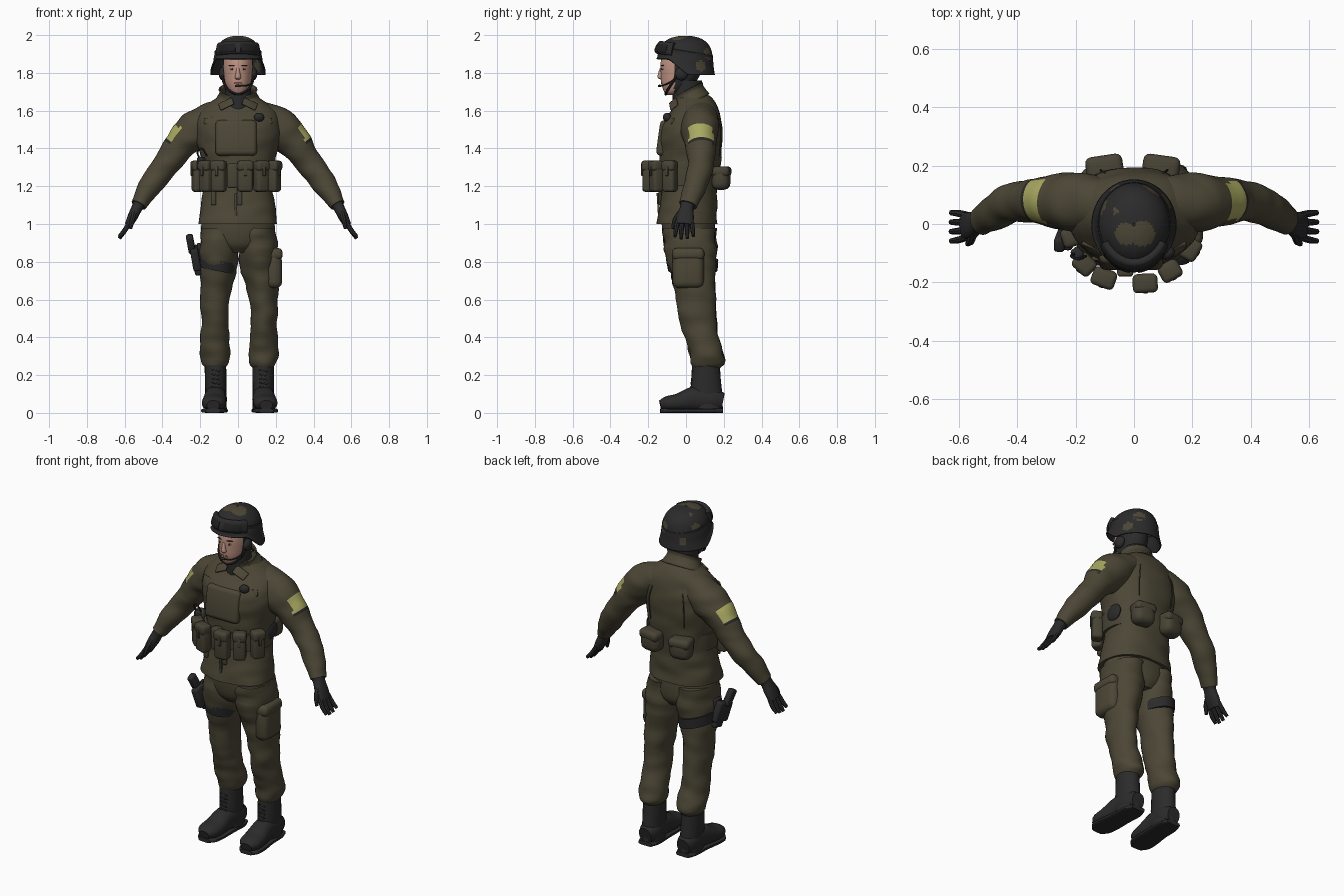
import bpy, bmesh, math
from mathutils import Vector, Matrix, noise

if "Cube" in bpy.data.objects:
    bpy.data.objects.remove(bpy.data.objects["Cube"], do_unlink=True)

Y, Z = Vector((0, 1, 0)), Vector((0, 0, 1))
made = []


def colour(name, rgb):
    m = bpy.data.materials.new(name)
    m.use_nodes = True
    m.diffuse_color = (*rgb, 1)
    node = next(n for n in m.node_tree.nodes if n.type == 'BSDF_PRINCIPLED')
    node.inputs["Base Color"].default_value = (*rgb, 1)
    node.inputs["Roughness"].default_value = 0.8
    return m


OLIVE = colour("olive cloth", (.072, .062, .036))
POUCH = colour("pouch olive", (.064, .056, .035))
BLACK = colour("black gear", (.024, .024, .025))
LENS = colour("goggle lens", (.014, .014, .015))
YELLOW = colour("yellow armband", (.40, .40, .12))
SKIN = colour("skin", (.52, .29, .22))
LIP = colour("lips", (.33, .12, .10))
HAIR = colour("brown brow", (.06, .035, .025))
WHITE = colour("eye white", (.45, .42, .40))


def finish(name, bm, mat):
    bmesh.ops.recalc_face_normals(bm, faces=bm.faces[:])
    me = bpy.data.meshes.new(name)
    bm.to_mesh(me)
    bm.free()
    me.materials.append(mat)
    ob = bpy.data.objects.new(name, me)
    bpy.context.collection.objects.link(ob)
    made.append(ob)
    return ob


def paint(ob, mat, rule):
    ob.data.materials.append(mat)
    for f in ob.data.polygons:
        if rule(f.center, f.normal):
            f.material_index = len(ob.data.materials) - 1


def tube(name, rows, mat, n=24, p=1.0, sub=5, ref=Y, axis=None, rough=0, caps=True):
    """Loft rings given as (x, y, z, half width, half depth), smoothed between rows."""
    rows = [Vector(r) for r in rows]
    ext = [2 * rows[0] - rows[1]] + rows + [2 * rows[-1] - rows[-2]]
    path = []
    for a, b, c, d in zip(ext, ext[1:], ext[2:], ext[3:]):
        for i in range(sub):
            t = i / sub
            path.append(b + (c - a) * (t / 2) + (a * 2 - b * 5 + c * 4 - d) * (t * t / 2)
                        + (b * 3 - a - c * 3 + d) * (t ** 3 / 2))
    path.append(rows[-1])
    bm, rings = bmesh.new(), []
    for i, q in enumerate(path):
        o = Vector(q[:3])
        t = axis or Vector(path[min(i + 1, len(path) - 1)][:3]) - Vector(path[max(i - 1, 0)][:3])
        t = t.normalized()
        u = (ref - t * ref.dot(t)).normalized()
        v, ring = u.cross(t), []
        for k in range(n):
            th = 2 * math.pi * k / n
            c, s = math.cos(th), math.sin(th)
            off = v * q[3] * math.copysign(abs(c) ** p, c) + u * q[4] * math.copysign(abs(s) ** p, s)
            w = o + off
            f = 1 + rough * noise.noise(Vector((w.x * 8, w.y * 8, w.z * 17))) if rough else 1
            ring.append(bm.verts.new(o + off * f))
        rings.append(ring)
    for r, q in zip(rings, rings[1:]):
        for k in range(n):
            bm.faces.new((r[k], r[(k + 1) % n], q[(k + 1) % n], q[k]))
    if caps:
        bm.faces.new(rings[0])
        bm.faces.new(rings[-1])
    return finish(name, bm, mat)


def box(name, at, size, mat, turn=0, tilt=0, lean=0, bevel=.01):
    bm = bmesh.new()
    bmesh.ops.create_cube(bm, size=1, matrix=Matrix.Diagonal((*size, 1)))
    bmesh.ops.bevel(bm, geom=bm.edges[:], offset=min(bevel, min(size) * .4), segments=3,
                    affect='EDGES', profile=.5)
    bm.transform(Matrix.Translation(at) @ Matrix.Rotation(turn, 4, 'Z')
                 @ Matrix.Rotation(tilt, 4, 'X') @ Matrix.Rotation(lean, 4, 'Y'))
    return finish(name, bm, mat)


def ball(name, at, size, mat, turn=0):
    bm = bmesh.new()
    bmesh.ops.create_uvsphere(bm, u_segments=16, v_segments=10, radius=1)
    bm.transform(Matrix.Translation(at) @ Matrix.Rotation(turn, 4, 'Z') @ Matrix.Diagonal((*size, 1)))
    return finish(name, bm, mat)


def wire(name, pts, r, mat):
    return tube(name, [(*q, r, r) for q in pts], mat, n=8, ref=Vector((.3, .2, 1)))


def thicken(ob, t):
    m = ob.modifiers.new("thickness", 'SOLIDIFY')
    m.thickness = t


# Jacket, hips and collar
tube("jacket", [(0, .005, 1.0, .208, .162), (0, .01, 1.08, .2, .152), (0, .02, 1.18, .185, .147),
                (0, .022, 1.3, .192, .158), (0, .025, 1.42, .212, .166), (0, .027, 1.51, .225, .164),
                (0, .042, 1.58, .215, .135), (0, .053, 1.63, .168, .11), (0, .045, 1.67, .11, .09),
                (0, .03, 1.69, .085, .075)], OLIVE, n=40, p=.88, axis=Z, rough=.05)
tube("hips", [(0, .025, .85, .09, .1), (0, .02, .89, .16, .13), (0, .015, .95, .195, .14),
              (0, .01, 1.03, .19, .14)], OLIVE, n=32, axis=Z)
thicken(tube("collar", [(0, .035, 1.645, .125, .1), (0, .018, 1.69, .1, .085), (0, .014, 1.712, .103, .085)],
             OLIVE, axis=Vector((0, -.45, .9)), caps=False), .008)
for s, side in ((1, "left"), (-1, "right")):
    box(side + "_lapel", (s * .062, -.066, 1.635), (.08, .012, .05), OLIVE, s * .5, -.7, s * .6)
    box(side + "_chest_flap", (s * .145, -.082, 1.545), (.075, .012, .035), OLIVE, s * .4, -.35)
    box(side + "_vest_strap", (s * .115, -.052, 1.59), (.045, .012, .08), OLIVE, s * .15, -.75)
    wire(side + "_back_seam", [(s * .1, .176, 1.56), (s * .115, .186, 1.48), (s * .11, .178, 1.36)], .003, POUCH)
box("chest_panel", (-.01, -.118, 1.455), (.22, .06, .19), OLIVE, tilt=-.14, bevel=.028)
box("jacket_placket", (-.012, -.145, 1.085), (.014, .012, .16), POUCH, tilt=.06, bevel=.003)
ball("chest_badge", (.112, -.1, 1.565), (.028, .022, .024), BLACK, .3)

# Sleeves, armbands, gloves
for s, side in ((1, "left"), (-1, "right")):
    def flip(rows):
        return [(s * r[0], *r[1:]) for r in rows]
    arm = tube(side + "_sleeve", flip([
        (.06, .065, 1.59, .065, .08), (.14, .072, 1.56, .086, .095), (.215, .075, 1.507, .102, .102),
        (.30, .078, 1.43, .086, .086), (.36, .08, 1.345, .072, .072), (.42, .072, 1.265, .067, .066),
        (.48, .04, 1.18, .058, .06), (.527, .01, 1.10, .040, .048)]), OLIVE, n=32, sub=8, rough=.1)

    def band(c, nrm, lo, hi):
        along = (abs(c.x) - .30) * .68 - (c.z - 1.43) * .73
        return lo < along < hi and s * nrm.x * .73 + nrm.z * .68 > .56
    paint(arm, YELLOW, lambda c, m: band(c, m, -.055, .032))
    paint(arm, BLACK, lambda c, m: band(c, m, .032, .053))
    tube(side + "_glove", flip([(.518, .012, 1.115, .036, .043), (.535, .004, 1.085, .029, .036),
                                (.557, -.004, 1.04, .027, .046), (.58, -.008, .995, .02, .046)]),
         BLACK, n=16, p=.85)
    for k in range(4):
        y = .03 - .025 * k
        tip = .012 * abs(k - 1.6)
        tube(f"{side}_finger_{k + 1}", flip([(.573, y, 1.01, .013, .013), (.60, y * 1.2, .965, .013, .012),
                                             (.628, y * 1.3, .918 + tip, .009, .009)]), BLACK, n=8, sub=3)
    tube(side + "_thumb", flip([(.55, -.03, 1.06, .016, .016), (.56, -.058, 1.02, .014, .014),
                                (.57, -.068, .975, .009, .009)]), BLACK, n=8, sub=3)

# Trousers and boots
for s, side in ((1, "left"), (-1, "right")):
    def leg(rows):
        return [(s * r[0] + (.014 * (1 - r[2]) if s < 0 else .004), *r[1:]) for r in rows]
    tube(side + "_trouser_leg", leg([
        (.095, .018, .98, .1, .142), (.1, .023, .86, .106, .139), (.112, .036, .74, .094, .118),
        (.13, .052, .6, .077, .105), (.13, .062, .5, .071, .097), (.13, .082, .4, .075, .09),
        (.132, .107, .32, .08, .09), (.13, .114, .265, .072, .088), (.13, .108, .235, .05, .07)]),
        OLIVE, n=28, axis=Z, rough=.13)
    tube(side + "_boot_shaft", leg([(.13, .113, .02, .057, .082), (.13, .108, .1, .056, .084),
                                    (.13, .106, .18, .057, .078), (.13, .106, .26, .057, .073)]),
         BLACK, axis=Z)
    foot = [(.13, .196, .06, .04, .045), (.13, .14, .07, .058, .06), (.133, .05, .075, .058, .066),
            (.139, -.04, .056, .064, .047), (.143, -.1, .05, .06, .038), (.145, -.136, .042, .034, .024)]
    tube(side + "_boot_foot", leg(foot), BLACK, p=.88, ref=Z)
    tube(side + "_boot_sole", leg([(x, y, .012, a + .004, .012) for x, y, z, a, b in foot]),
         BLACK, p=.5, ref=Z)
    for k in range(5):
        x = leg([(.13, 0, .1)])[0][0]
        box(f"{side}_lace_{k + 1}", (x, .027 + .002 * k, .135 + .022 * k), (.045, .01, .008), BLACK, lean=.15)

# Cargo pocket, thigh strap and holster
box("cargo_pocket", (.19, .012, .765), (.085, .165, .21), OLIVE, lean=-.02, bevel=.034)
box("cargo_flap", (.194, .012, .84), (.084, .17, .065), OLIVE, lean=-.06, bevel=.025)
tube("thigh_strap", [(-.112, .036, .752, .099, .131), (-.109, .033, .81, .103, .138)], BLACK,
     n=28, axis=Vector((.2, 0, 1)))
box("holster", (-.224, -.02, .82), (.042, .12, .12), BLACK, tilt=.25, lean=-.17, bevel=.012)
box("holster_tip", (-.214, .005, .768), (.036, .07, .07), BLACK, tilt=.25, lean=-.17)
box("pistol_grip", (-.25, -.055, .895), (.036, .05, .1), BLACK, tilt=.45, lean=-.17)
box("holster_hanger", (-.203, .0, .85), (.02, .06, .1), BLACK, lean=-.1)

# Belt and pouches
tube("belt", [(0, .01, 1.2, .192, .15), (0, .01, 1.25, .195, .152), (0, .01, 1.3, .196, .155)],
     POUCH, n=40, p=.88, axis=Z)
for name, x, y, w, d, turn in (
        ("right_side", -.215, -.045, .06, .055, -1.25), ("right_outer", -.168, -.135, .07, .06, -.75),
        ("right_front", -.102, -.182, .078, .06, -.35), ("left_front", .038, -.2, .08, .06, .05),
        ("left_outer", .122, -.158, .07, .06, .5), ("left_side", .19, -.085, .07, .06, 1.05)):
    at = Vector((x, y, 1.25))
    out = Matrix.Rotation(turn, 3, 'Z') @ Vector((0, -1, 0))
    box(name + "_pouch", at, (w, d, .16), POUCH, turn, bevel=.016)
    box(name + "_pouch_flap", at + out * .004 + Z * .058, (w + .006, d + .004, .055), POUCH, turn, bevel=.016)
    box(name + "_pouch_tab", at + out * (d / 2 + .004) + Z * .03, (.018, .008, .05), POUCH, turn)
box("centre_pouch", (-.03, -.155, 1.255), (.055, .05, .13), POUCH)
for x in (-.13, .008):
    box("hanging_strap", (x, -.118 - .02 * (x > 0), 1.145), (.028, .014, .09), POUCH)
for x in (-.1, .092):
    box("back_pouch", (x, .185, 1.243), (.125, .095, .125), POUCH, -x * 1.5, bevel=.037)
    box("back_pouch_flap", (x, .188, 1.278), (.128, .095, .055), POUCH, -x * 1.5, bevel=.022)
ball("side_patch", (.185, .05, 1.28), (.02, .055, .05), BLACK)
box("radio", (-.195, -.1, 1.32), (.04, .035, .07), BLACK, -.9)
wire("radio_cable", [(-.2, -.1, 1.34), (-.215, -.11, 1.38), (-.19, -.12, 1.4), (-.165, -.11, 1.36)], .005, BLACK)

# Head and face
tube("neck", [(0, .015, 1.6, .08, .085), (0, .005, 1.68, .07, .076), (0, .005, 1.76, .07, .08)], BLACK, axis=Z)
head = tube("head", [(0, -.08, 1.683, .02, .022), (0, -.066, 1.70, .047, .05), (0, -.045, 1.74, .067, .085),
                     (0, -.03, 1.79, .077, .104), (0, -.025, 1.85, .079, .11), (0, -.02, 1.91, .07, .1)],
            SKIN, n=40, axis=Z)
paint(head, BLACK, lambda c, m: c.y > -.062)
tube("nose", [(0, -.13, 1.825, .008, .008), (0, -.134, 1.80, .011, .013), (0, -.136, 1.776, .016, .014),
              (0, -.13, 1.766, .01, .008)], SKIN, n=12, axis=Z)
box("mouth", (0, -.127, 1.745), (.04, .01, .01), LIP, tilt=.2, bevel=.004)
for s, side in ((1, "left"), (-1, "right")):
    ball(side + "_eye", (s * .031, -.123, 1.82), (.012, .006, .005), WHITE, s * .3)
    ball(side + "_iris", (s * .031, -.128, 1.82), (.005, .003, .005), HAIR)
    box(side + "_brow", (s * .033, -.126, 1.84), (.034, .008, .006), HAIR, s * .35)
    ball(side + "_ear_cover", (s * .08, -.025, 1.795), (.022, .035, .035), BLACK)
    wire(side + "_chin_strap", [(s * .085, -.04, 1.80), (s * .074, -.075, 1.745), (s * .045, -.1, 1.705),
                                (0, -.108, 1.687)], .007, BLACK)
wire("microphone_boom", [(.08, -.06, 1.765), (.068, -.1, 1.742), (.04, -.13, 1.732), (.005, -.14, 1.732)], .004, BLACK)
ball("microphone", (-.002, -.14, 1.731), (.014, .009, .007), BLACK)

# Helmet: the rim rises towards the brow
helmet = tube("helmet", [(0, -.002, 1.79, .146, .155), (0, -.003, 1.835, .134, .149), (0, -.004, 1.89, .126, .145),
                         (0, -.004, 1.94, .11, .13), (0, -.004, 1.975, .078, .096), (0, -.004, 1.992, .04, .05),
                         (0, -.004, 1.996, .004, .004)], BLACK, n=48, axis=Z, caps=False)
for v in helmet.data.vertices:
    if v.co.z < 1.9:
        v.co.z += .085 * min(1, max(0, (.01 - v.co.y) / .1)) * (1.9 - v.co.z) / .11
spots = [((-.03, -.035, 1.995), .04), ((.03, -.035, 1.995), .045), ((-.06, .045, 1.97), .014),
         ((.125, .09, 1.84), .035), ((-.07, .13, 1.85), .026), ((-.11, .06, 1.92), .024), ((.06, .12, 1.9), .032)]
paint(helmet, OLIVE, lambda c, m: any((c - Vector(p)).length < r for p, r in spots))
thicken(helmet, .008)


# Goggles pushed up on the helmet, with strap
def arc(lo, hi, rx, ry, z, a, b, drop):
    return [(rx * math.sin(t), -ry * math.cos(t), z - drop * (1 - math.cos(t)), a, b)
            for t in (math.radians(lo + (hi - lo) * i / 12) for i in range(13))]


TILT = Vector((0, .45, 1))
tube("goggle_frame", arc(-62, 62, .114, .142, 1.935, .017, .036, .02), BLACK, n=16, p=.7, sub=2, ref=TILT)
for s, side in ((1, "left"), (-1, "right")):
    tube(side + "_goggle_lens", arc(s * 6, s * 50, .122, .153, 1.933, .011, .025, .02), LENS, n=16, p=.7, sub=2,
         ref=TILT)
tube("goggle_strap", arc(55, 305, .12, .138, 1.925, .005, .013, .022), BLACK, n=8, p=.6, sub=2, ref=Z)

# Smooth shading with sharp edges kept
for ob in bpy.context.selected_objects:
    ob.select_set(False)
for ob in made:
    ob.select_set(True)
bpy.context.view_layer.objects.active = made[0]
bpy.ops.object.shade_smooth_by_angle(angle=math.radians(40))
